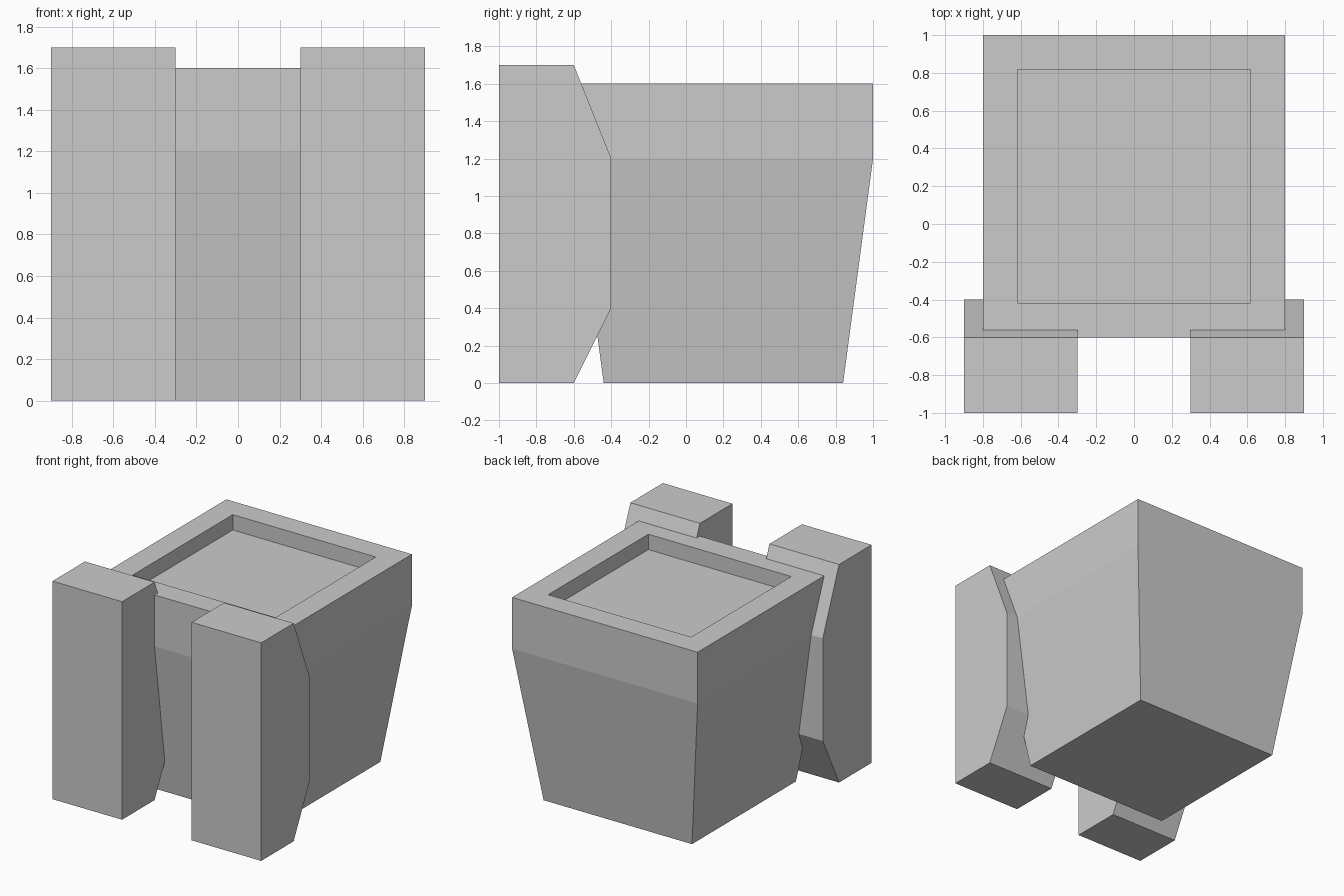
import bpy, bmesh

if "Cube" in bpy.data.objects:
    bpy.data.objects.remove(bpy.data.objects["Cube"])


def make_object(name, bm):
    bmesh.ops.recalc_face_normals(bm, faces=bm.faces)
    mesh = bpy.data.meshes.new(name)
    bm.to_mesh(mesh)
    bm.free()
    obj = bpy.data.objects.new(name, mesh)
    bpy.context.collection.objects.link(obj)
    return obj


def loft(name, loops):
    """Skin a solid through a series of matching closed loops."""
    bm = bmesh.new()
    rings = [[bm.verts.new(p) for p in loop] for loop in loops]
    n = len(rings[0])
    for a, b in zip(rings, rings[1:]):
        for i in range(n):
            j = (i + 1) % n
            bm.faces.new((a[i], a[j], b[j], b[i]))
    bm.faces.new(rings[0])
    bm.faces.new(rings[-1])
    return make_object(name, bm)


def square(half, z, cy=0.2):
    return [(sx * half, cy + sy * half, z)
            for sx, sy in ((-1, -1), (1, -1), (1, 1), (-1, 1))]


# Tapered tub with straight rim and shallow recess
loft("planter_body", [square(h, z) for h, z in
                      ((0.64, 0), (0.8, 1.2), (0.8, 1.6), (0.617, 1.6), (0.617, 1.48))])

# Two chamfered front posts
profile = [(-1, 0), (-0.6, 0), (-0.4, 0.4), (-0.4, 1.2), (-0.6, 1.7), (-1, 1.7)]
for side, name in ((-1, "left_post"), (1, "right_post")):
    loft(name, [[(side * x, y, z) for y, z in profile] for x in (0.3, 0.9)])
